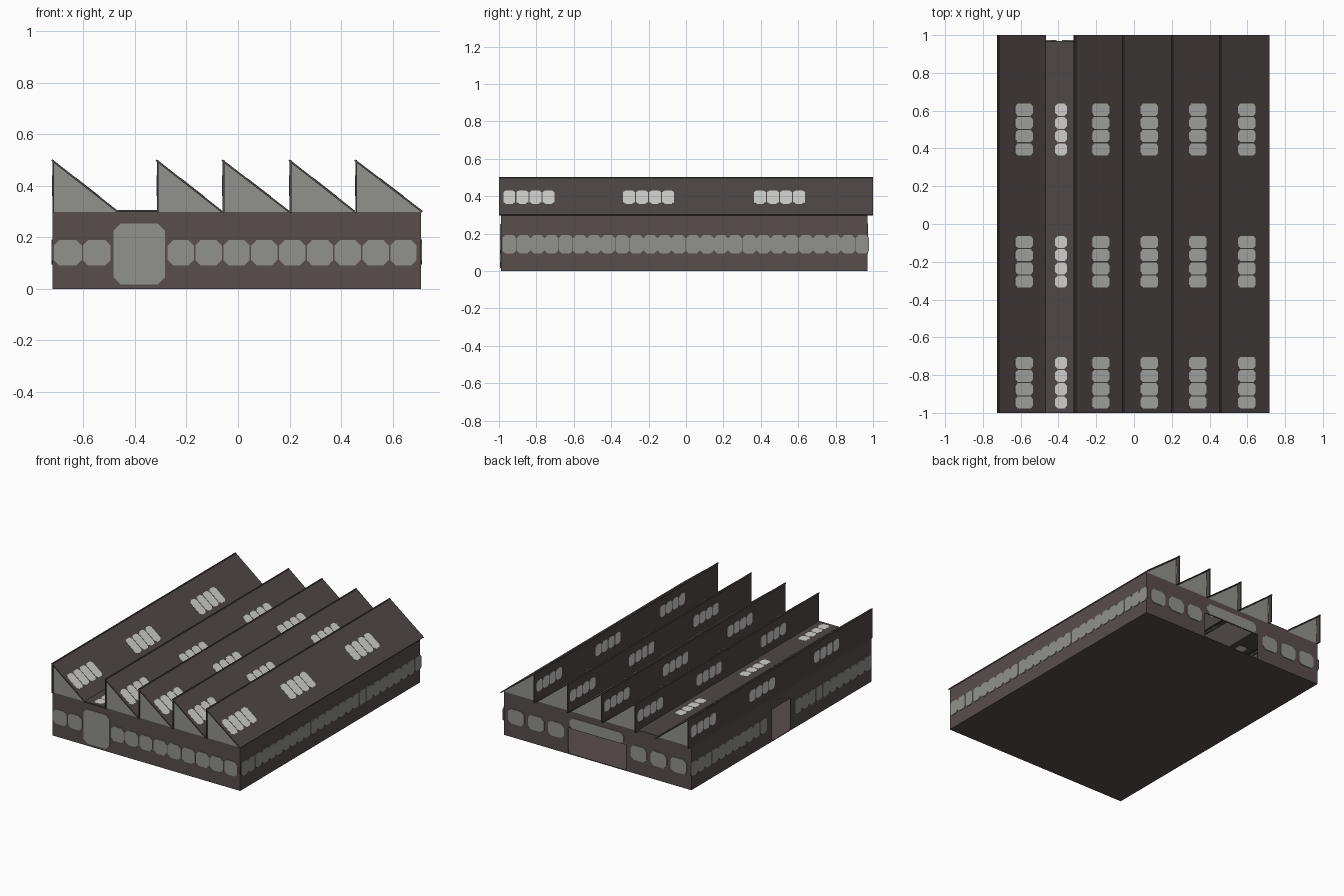
import bpy, bmesh
from mathutils import Vector as V

if "Cube" in bpy.data.objects:
    bpy.data.objects.remove(bpy.data.objects["Cube"])


def material(name, rgb):
    m = bpy.data.materials.new(name)
    m.diffuse_color = (*rgb, 1)
    m.use_nodes = True
    m.node_tree.nodes["Principled BSDF"].inputs["Base Color"].default_value = m.diffuse_color
    return m


WALL = material("wall brown grey", (0.098, 0.074, 0.076))
ROOF = material("roof brown grey", (0.079, 0.063, 0.063))
GLASS = material("mid grey", (0.285, 0.285, 0.27))
SKY = material("light grey glass", (0.62, 0.62, 0.61))

X, Y, Z = V((1, 0, 0)), V((0, 1, 0)), V((0, 0, 1))


def prism(bm, pts, push):
    """Extrude a flat polygon along a vector into a closed solid."""
    a = [bm.verts.new(p) for p in pts]
    b = [bm.verts.new(V(p) + push) for p in pts]
    bm.faces.new(a)
    bm.faces.new(b[::-1])
    n = len(a)
    for i in range(n):
        bm.faces.new((a[i], b[i], b[(i + 1) % n], a[(i + 1) % n]))


def box(bm, lo, hi):
    (x0, y0, z0), (x1, y1, z1) = lo, hi
    prism(bm, [(x0, y0, z0), (x1, y0, z0), (x1, y1, z0), (x0, y1, z0)], Z * (z1 - z0))


def pane(bm, c, u, v, w, h, t, cut=0.22):
    """Thin plate with clipped corners, centred on c in the u-v plane."""
    k = min(w, h) * cut
    a, b = w / 2, h / 2
    outline = [(a, b - k), (a - k, b), (k - a, b), (-a, b - k),
               (-a, k - b), (k - a, -b), (a - k, -b), (a, k - b)]
    n = u.cross(v).normalized()
    prism(bm, [V(c) + u * p + v * q - n * t / 2 for p, q in outline], n * t)


def finish(bm, name, mat):
    bmesh.ops.recalc_face_normals(bm, faces=bm.faces)
    me = bpy.data.meshes.new(name)
    bm.to_mesh(me)
    bm.free()
    me.materials.append(mat)
    ob = bpy.data.objects.new(name, me)
    bpy.context.collection.objects.link(ob)
    return ob


L, R, F, B, H, T = -0.72, 0.71, -0.99, 0.97, 0.298, 0.006
TEETH = [(-0.72, -0.465), (-0.315, -0.06), (-0.06, 0.2), (0.2, 0.455), (0.455, 0.717)]
EAVE, RIDGE, SHEET = 0.3, 0.5, 0.007

# Floor slab and outer walls, with open gateways at the back and left
bm = bmesh.new()
box(bm, (L, F, 0), (R, B, 0.005))
finish(bm, "floor", WALL)

bm = bmesh.new()
box(bm, (L, F, 0), (R, F + T, H))
finish(bm, "front_wall", WALL)

bm = bmesh.new()
box(bm, (R - T, F, 0), (R, B, H))
finish(bm, "right_wall", WALL)

bm = bmesh.new()
box(bm, (L, B - T, 0), (-0.22, B, H))
box(bm, (0.22, B - T, 0), (R, B, H))
box(bm, (-0.22, B - T, 0.18), (0.22, B, H))
finish(bm, "back_wall", WALL)

bm = bmesh.new()
box(bm, (L, F, 0), (L + T, -0.11, H))
box(bm, (L, 0.09, 0), (L + T, B, H))
box(bm, (L, -0.11, 0.22), (L + T, 0.09, H))
finish(bm, "left_wall", WALL)

# Saw-tooth roof: upright sheet plus sloping sheet for each tooth
bm = bmesh.new()
for x0, x1 in TEETH:
    box(bm, (x0, -1, EAVE - 0.004), (x0 + SHEET, 1, RIDGE))
    n = V((RIDGE - EAVE, 0, x1 - x0)).normalized() * SHEET
    top, low = V((x0, -1, RIDGE + 0.002)), V((x1, -1, EAVE + 0.002))
    prism(bm, [top, low, low - n, top - n], Y * 2)
finish(bm, "sawtooth_roof", ROOF)

bm = bmesh.new()
box(bm, (-0.468, -1, 0.298), (-0.315, 0.97, 0.306))
finish(bm, "flat_roof_strip", ROOF)

# Triangular gable infills at both ends
bm = bmesh.new()
for x0, x1 in TEETH:
    for y in (F, B - T):
        prism(bm, [(x0 + 0.003, y, EAVE - 0.003), (x1 - 0.004, y, EAVE - 0.003),
                   (x0 + 0.003, y, RIDGE - 0.004)], Y * T)
finish(bm, "gable_infills", GLASS)

# Rooflights: three groups of four panes on slopes, uprights and the flat strip
GROUPS = (-0.84, -0.2, 0.5)
OFFSETS = (-0.105, -0.035, 0.035, 0.105)
slope, upright, flat = bmesh.new(), bmesh.new(), bmesh.new()
for g in GROUPS:
    for o in OFFSETS:
        y = g + o
        for x0, x1 in TEETH:
            d = V((x1 - x0, 0, EAVE - RIDGE)).normalized()
            n = d.cross(Y) * -1
            f = 0.54
            c = V((x0 + (x1 - x0) * f, y, RIDGE + 0.002 + (EAVE - RIDGE) * f))
            nn = V((-d.z, 0, d.x))
            pane(slope, c - nn * SHEET / 2, d, Y, 0.118, 0.064, 0.0095)
            pane(upright, (x0 + SHEET / 2, -y, 0.4), Y, Z, 0.064, 0.078, 0.0095)
        pane(flat, (-0.386, y, 0.302), X, Y, 0.062, 0.064, 0.0095)
finish(slope, "slope_rooflights", SKY)
finish(upright, "upright_rooflights", SKY)
finish(flat, "flat_rooflights", SKY)

# Front windows and the large front gate
bm = bmesh.new()
for x in (-0.66, -0.548):
    pane(bm, (x, F, 0.14), X, Z, 0.108, 0.1, 0.008)
for i in range(9):
    pane(bm, (-0.222 + i * 0.108, F, 0.14), X, Z, 0.102, 0.1, 0.008)
finish(bm, "front_windows", GLASS)

bm = bmesh.new()
pane(bm, (-0.383, F, 0.135), X, Z, 0.2, 0.235, 0.009, 0.14)
finish(bm, "front_gate", GLASS)

# Long window bands on both side walls
for name, x in (("right_windows", R), ("left_windows", L)):
    bm = bmesh.new()
    for i in range(26):
        y = -0.945 + i * 0.0755
        if x == L and -0.15 < y < 0.13:
            continue
        pane(bm, (x, y, 0.143), Y, Z, 0.0745, 0.098, 0.008)
    finish(bm, name, GLASS)

# Back windows and the light above the back gateway
bm = bmesh.new()
for s in (-1, 1):
    for i in range(3):
        pane(bm, (-0.005 + s * (0.315 + i * 0.152), B, 0.145), X, Z, 0.122, 0.1, 0.008)
finish(bm, "back_windows", GLASS)

bm = bmesh.new()
pane(bm, (0, B, 0.218), X, Z, 0.41, 0.075, 0.008, 0.3)
finish(bm, "back_gate_light", GLASS)
